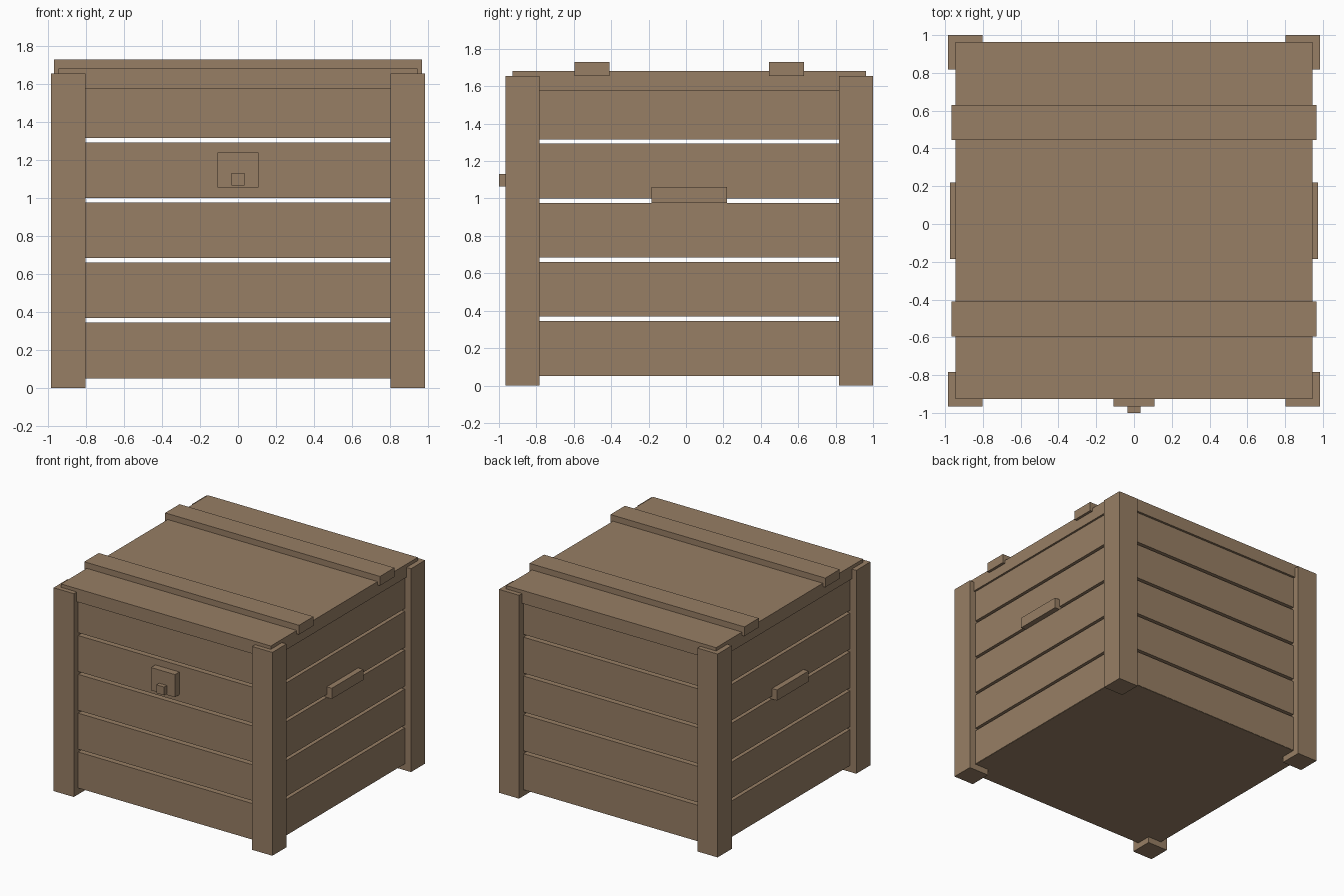
import bpy
import bmesh
from mathutils import Matrix, Vector

if "Cube" in bpy.data.objects:
    bpy.data.objects.remove(bpy.data.objects["Cube"])

wood = bpy.data.materials.new("brown wood")
wood.diffuse_color = (0.31, 0.21, 0.128, 1.0)
wood.use_nodes = True
wood.node_tree.nodes["Principled BSDF"].inputs["Base Color"].default_value = wood.diffuse_color


def box(name, x, y, z):
    """Box spanning the given (low, high) ranges."""
    lo, hi = Vector((x[0], y[0], z[0])), Vector((x[1], y[1], z[1]))
    bm = bmesh.new()
    bmesh.ops.create_cube(bm, size=1.0)
    size = hi - lo
    bmesh.ops.transform(
        bm,
        matrix=Matrix.Translation((lo + hi) / 2) @ Matrix.Diagonal((*size, 1.0)),
        verts=bm.verts,
    )
    mesh = bpy.data.meshes.new(name)
    bm.to_mesh(mesh)
    bm.free()
    mesh.materials.append(wood)
    obj = bpy.data.objects.new(name, mesh)
    bpy.context.collection.objects.link(obj)
    return obj


def span(a, b):
    return (min(a, b), max(a, b))


CY = 0.0175                  # body centre in y, the latch sticks out in front
HALF_X, HALF_Y = 0.985, 0.9825
POST, INSET, THICK = 0.182, 0.056, 0.05
WX, WY = HALF_X - INSET, HALF_Y - INSET   # outer faces of the plank walls

# Corner posts
for sx in (-1, 1):
    for sy in (-1, 1):
        box("corner_post",
            span(sx * HALF_X, sx * (HALF_X - POST)),
            span(CY + sy * HALF_Y, CY + sy * (HALF_Y - POST)),
            (0.0, 1.655))

# Plank walls with open gaps
for i in range(5):
    z0 = 0.052 + 0.316 * i
    z = (z0, min(z0 + 0.293, 1.58))
    for s in (-1, 1):
        box("end_plank", (-WX + 0.02, WX - 0.02),
            span(CY + s * WY, CY + s * (WY - THICK)), z)
        box("side_plank", span(s * WX, s * (WX - THICK)),
            (CY - WY + 0.02, CY + WY - 0.02), z)

# Floor
box("floor", (-WX + 0.003, WX - 0.003), (CY - WY + 0.003, CY + WY - 0.003), (0.05, 0.1))

# Lid and its two battens
box("lid", (-0.945, 0.945), (CY - 0.945, CY + 0.945), (1.575, 1.682))
for y in ((-0.596, -0.41), (0.445, 0.63)):
    box("lid_batten", (-0.967, 0.967), y, (1.655, 1.73))

# Side handles
for s in (-1, 1):
    box("handle", span(s * 0.91, s * 0.974), (-0.185, 0.22), (0.975, 1.062))

# Latch on the front
box("latch_plate", (-0.108, 0.108), (-0.965, -0.89), (1.055, 1.24))
box("latch_knob", (-0.035, 0.035), (-1.0, -0.95), (1.065, 1.132))
